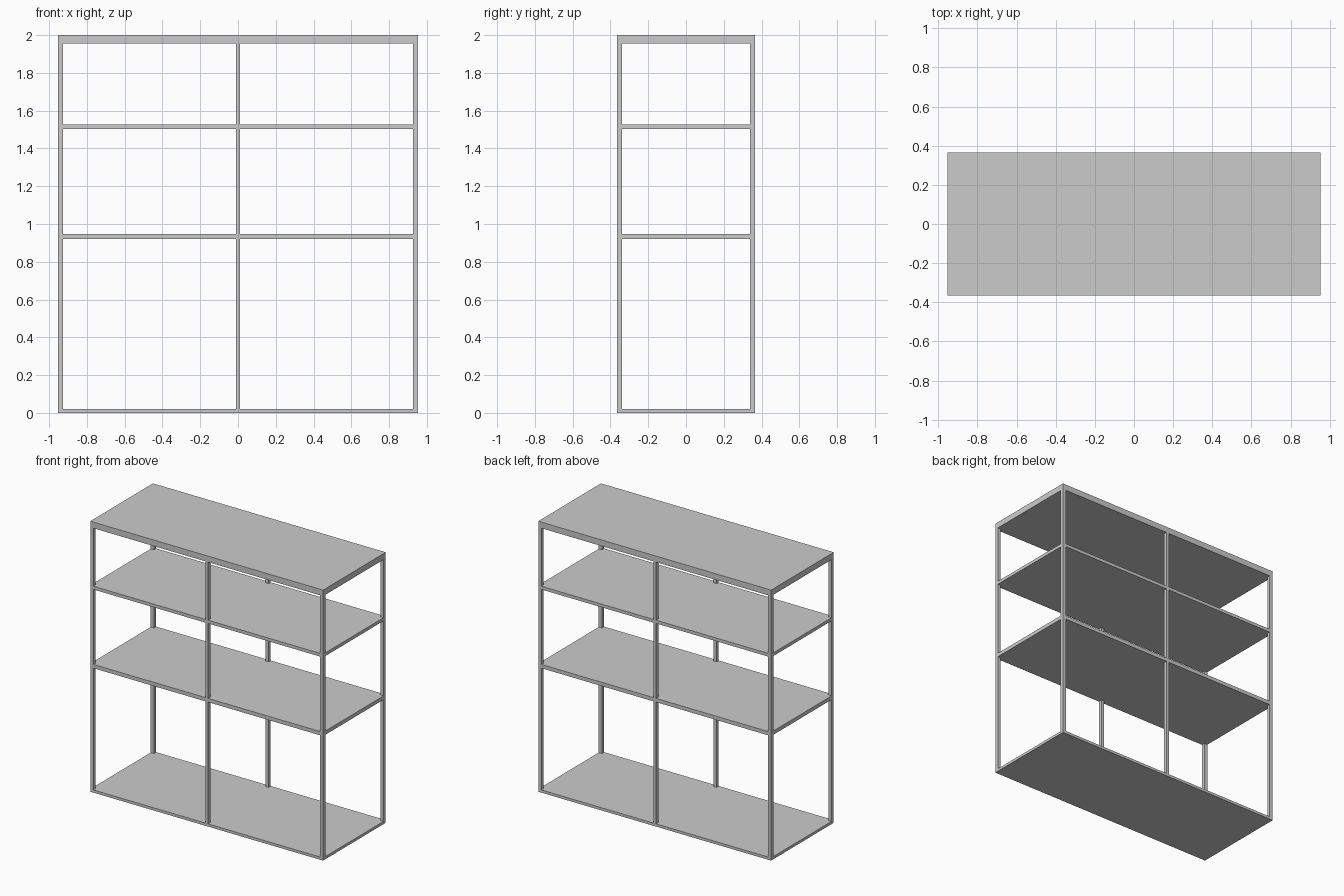
import bpy

if "Cube" in bpy.data.objects:
    bpy.data.objects.remove(bpy.data.objects["Cube"])

W, D, H = 0.952, 0.366, 2.0   # half width, half depth, height


def box(name, x0, x1, y0, y1, z0, z1):
    bpy.ops.mesh.primitive_cube_add(
        size=1, location=((x0 + x1) / 2, (y0 + y1) / 2, (z0 + z1) / 2))
    ob = bpy.context.object
    ob.name = name
    ob.scale = (x1 - x0, y1 - y0, z1 - z0)
    bpy.ops.object.transform_apply(location=False, rotation=False, scale=True)
    return ob


# Horizontal boards: name, underside, top
SHELVES = [("bottom_shelf", 0.0, 0.02), ("middle_shelf", 0.92, 0.948),
           ("upper_shelf", 1.502, 1.526), ("top_board", 1.955, H)]
for name, z0, z1 in SHELVES:
    box(name, -W, W, -D, D, z0, z1)

# Posts fill the gaps between boards: corners plus slim centre uprights
T, C = 0.026, 0.0115
for (_, _, low), (_, high, _) in zip(SHELVES, SHELVES[1:]):
    for side, y0 in (("front", -D), ("back", D - T)):
        box(f"{side}_left_post", -W, -W + T, y0, y0 + T, low, high)
        box(f"{side}_centre_post", -C, C, y0, y0 + T, low, high)
        box(f"{side}_right_post", W - T, W, y0, y0 + T, low, high)
